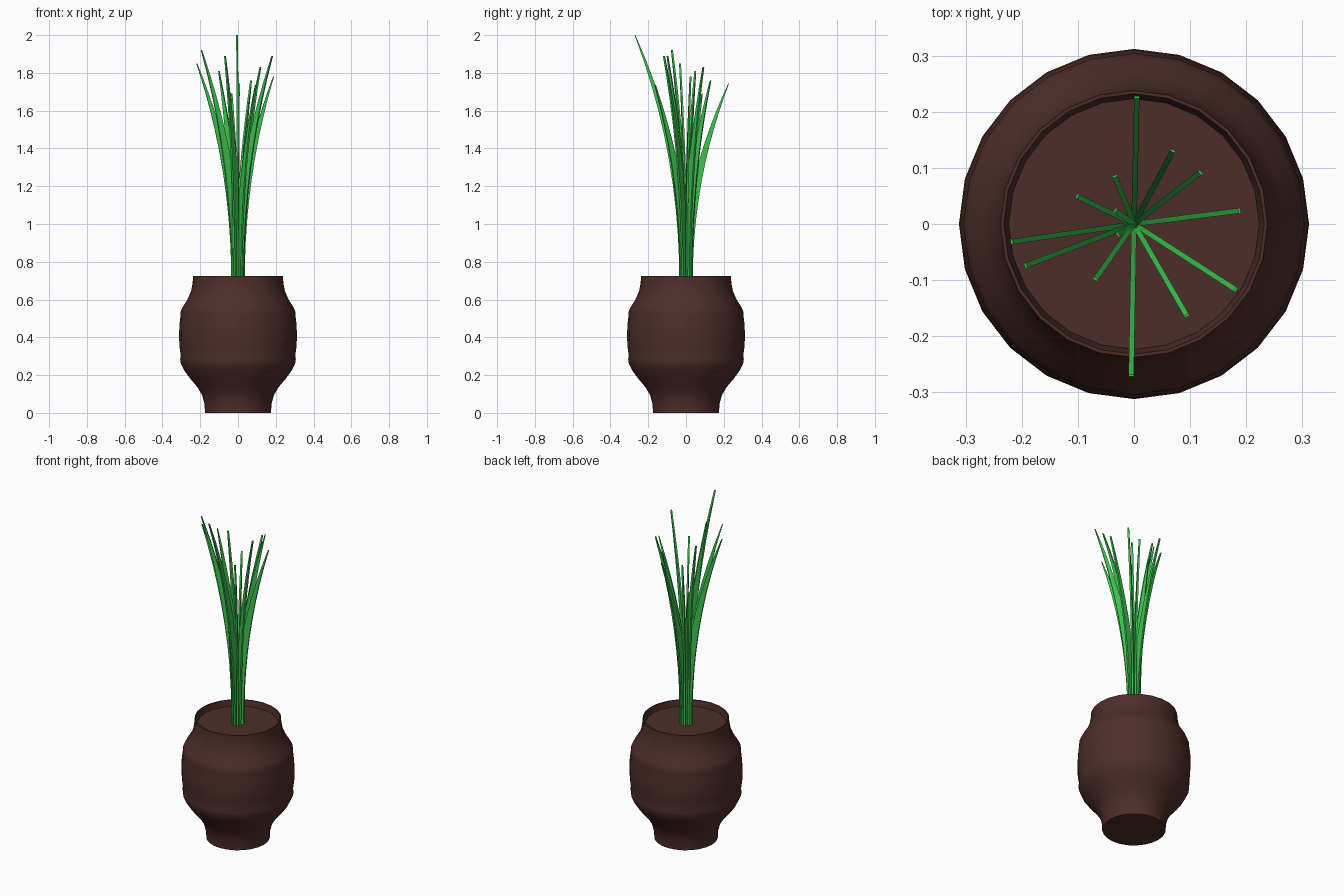
import bpy, bmesh, math
from mathutils import Vector

if "Cube" in bpy.data.objects:
    bpy.data.objects.remove(bpy.data.objects["Cube"])


def material(name, rgb):
    m = bpy.data.materials.new(name)
    m.diffuse_color = (*rgb, 1)
    m.use_nodes = True
    m.node_tree.nodes["Principled BSDF"].inputs["Base Color"].default_value = m.diffuse_color
    return m


def finish(bm, name, mat, angle):
    bmesh.ops.recalc_face_normals(bm, faces=bm.faces)
    me = bpy.data.meshes.new(name)
    bm.to_mesh(me)
    bm.free()
    ob = bpy.data.objects.new(name, me)
    bpy.context.collection.objects.link(ob)
    me.materials.append(mat)
    bpy.ops.object.select_all(action='DESELECT')
    ob.select_set(True)
    bpy.context.view_layer.objects.active = ob
    bpy.ops.object.shade_smooth_by_angle(angle=math.radians(angle))
    return ob


def lathe(name, profile, mat, sides=24):
    """Revolve (radius, z) points around z; cap both ends."""
    bm = bmesh.new()
    rings = []
    for r, z in profile:
        rings.append([bm.verts.new((r * math.cos(math.tau * i / sides),
                                    r * math.sin(math.tau * i / sides), z))
                      for i in range(sides)])
    for a, b in zip(rings, rings[1:]):
        for i in range(sides):
            j = (i + 1) % sides
            bm.faces.new((a[i], a[j], b[j], b[i]))
    bm.faces.new(rings[0])
    bm.faces.new(rings[-1])
    return finish(bm, name, mat, 40)


def leaf(name, x, y, top, mat, base=0.68, steps=10, half=0.0048):
    """Thin blade standing in a radial plane, bending out to its tip."""
    reach = math.hypot(x, y)
    out = Vector((x, y, 0)).normalized()
    side = Vector((-out.y, out.x, 0))
    bm = bmesh.new()
    rings = []
    for k in range(steps + 1):
        t = k / steps
        outer = 0.035 + (reach - 0.035) * t ** 2.1
        if t < 0.45:
            width = 0.035 + 0.01 * t / 0.45
        else:
            width = 0.045 - 0.041 * ((t - 0.45) / 0.55) ** 1.2
        z = base + (top - base) * t
        rings.append([bm.verts.new(out * r + side * s + Vector((0, 0, z)))
                      for r, s in ((outer, -half), (outer, half),
                                   (outer - width, half), (outer - width, -half))])
    for a, b in zip(rings, rings[1:]):
        for i in range(4):
            j = (i + 1) % 4
            bm.faces.new((a[i], a[j], b[j], b[i]))
    bm.faces.new(rings[0])
    bm.faces.new(rings[-1])
    return finish(bm, name, mat, 40)


brown = material("brown_clay", (0.075, 0.027, 0.023))
soil_brown = material("brown_soil", (0.075, 0.027, 0.023))
green = material("leaf_green", (0.045, 0.55, 0.08))

# Pot: banded belly, narrow foot, thin rim and recessed inside
lathe("pot", [(0.175, 0), (0.177, 0.045), (0.19, 0.095), (0.218, 0.14),
              (0.256, 0.185), (0.288, 0.23), (0.304, 0.265), (0.306, 0.285),
              (0.303, 0.305), (0.310, 0.35), (0.312, 0.41), (0.310, 0.47),
              (0.304, 0.515), (0.304, 0.535), (0.296, 0.555), (0.268, 0.60),
              (0.248, 0.645), (0.240, 0.69), (0.238, 0.725),
              (0.232, 0.725), (0.222, 0.67)], brown)

# Soil disc inside the rim
lathe("soil", [(0.2215, 0.66), (0.2235, 0.69)], soil_brown)

# Leaves, given by tip position
tips = [(0.005, 0.228, 1.745), (0.07, 0.132, 1.76), (0.12, 0.093, 1.83),
        (0.19, 0.024, 1.78), (0.183, -0.118, 1.89), (0.095, -0.165, 1.735),
        (-0.005, -0.272, 2.0), (-0.07, -0.1, 1.89), (-0.195, -0.075, 1.92),
        (-0.22, -0.032, 1.85), (-0.103, 0.05, 1.81), (-0.035, 0.087, 1.69),
        (-0.035, 0.025, 1.5), (-0.03, -0.02, 1.45)]
for n, (x, y, z) in enumerate(tips, 1):
    leaf(f"leaf_{n:02d}", x, y, z, green)
